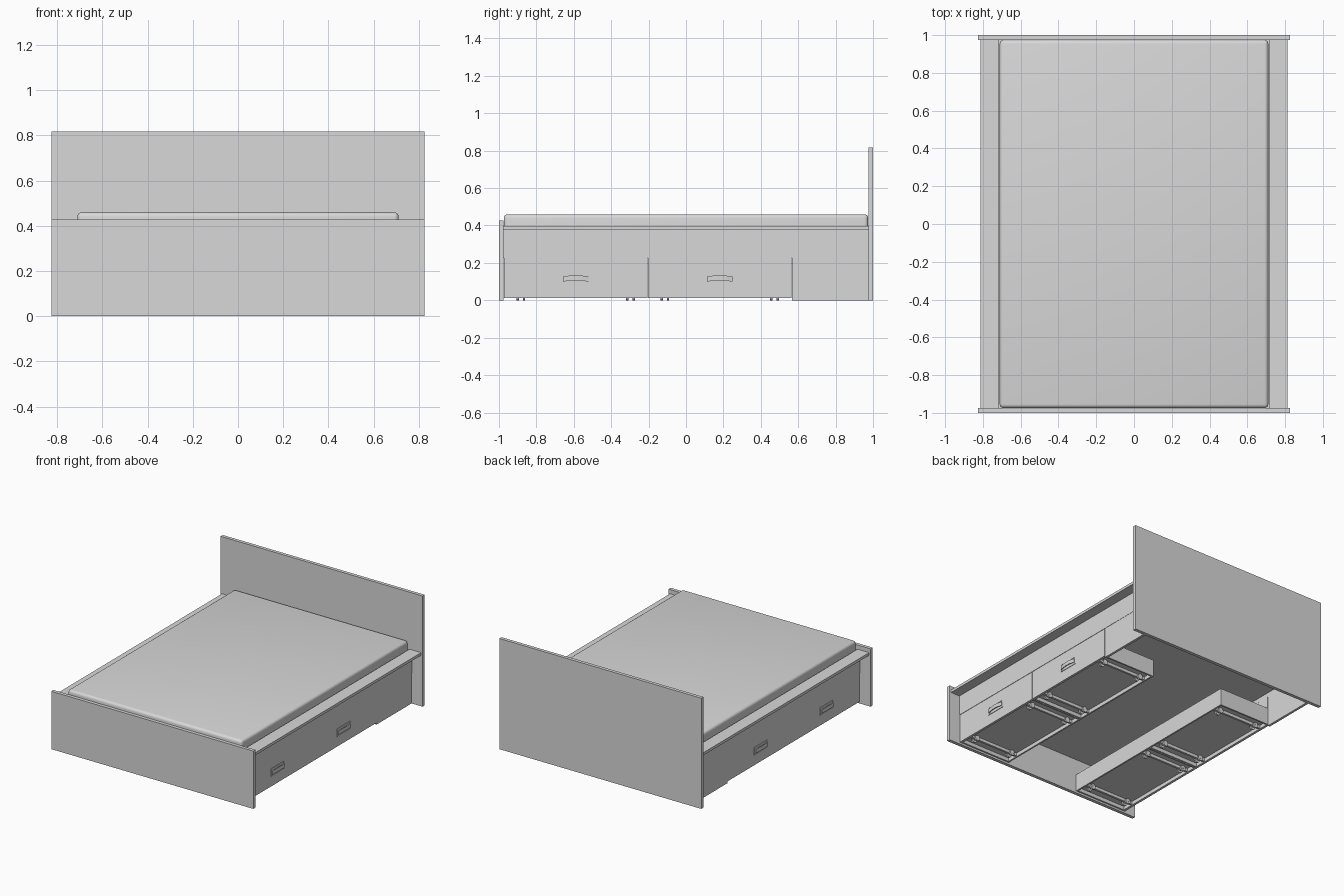
import bpy, bmesh, math
from mathutils import Matrix

if "Cube" in bpy.data.objects:
    bpy.data.objects.remove(bpy.data.objects["Cube"])

grey = bpy.data.materials.new("plain grey")
grey.diffuse_color = (0.69, 0.69, 0.69, 1)
grey.use_nodes = True
grey.node_tree.nodes["Principled BSDF"].inputs["Base Color"].default_value = grey.diffuse_color


def finish(name, bm, smooth=False):
    bmesh.ops.recalc_face_normals(bm, faces=bm.faces)
    me = bpy.data.meshes.new(name)
    bm.to_mesh(me)
    bm.free()
    me.materials.append(grey)
    ob = bpy.data.objects.new(name, me)
    bpy.context.collection.objects.link(ob)
    if smooth:
        bpy.ops.object.select_all(action='DESELECT')
        ob.select_set(True)
        bpy.context.view_layer.objects.active = ob
        bpy.ops.object.shade_smooth_by_angle(angle=math.radians(40))
    return ob


def add_box(bm, x, y, z):
    """Box from three (low, high) ranges."""
    m = Matrix.Translation([(a + b) / 2 for a, b in (x, y, z)])
    s = Matrix.Diagonal([abs(b - a) for a, b in (x, y, z)] + [1])
    bmesh.ops.create_cube(bm, size=1, matrix=m @ s)


def box(name, x, y, z):
    bm = bmesh.new()
    add_box(bm, x, y, z)
    return finish(name, bm)


# End boards and mattress platform
box("headboard", (-.825, .825), (.975, 1), (0, .817))
box("footboard", (-.825, .825), (-1, -.975), (0, .427))
box("mattress_platform", (-.718, .718), (-.975, .975), (.26, .28))

# Mattress with rounded edges
bm = bmesh.new()
add_box(bm, (-.711, .711), (-.974, .974), (.28, .46))
bmesh.ops.bevel(bm, geom=bm.edges[:], offset=.02, segments=4, profile=.5,
                affect='EDGES')
finish("mattress", bm, True)


def handle(name, s, yc):
    """Slightly bowed grip inside a thin rectangular frame."""
    bm = bmesh.new()
    for e in (-1, 1):
        add_box(bm, (s * .735, s * .739), sorted((yc + e * .070, yc + e * .077)), (.088, .145))
    for z in (.088, .140):
        add_box(bm, (s * .735, s * .739), (yc - .07, yc + .07), (z, z + .005))
    n = 10
    rings = []
    for i in range(n + 1):
        t = i / n * 2 - 1
        y, x = yc + t * .068, .738 + .006 * (1 - t * t)
        z = .114 + .005 * (1 - t * t)
        rings.append([bm.verts.new((s * (x + dx), y, z + dz)) for dx, dz in
                      ((0, -.014), (.006, -.014), (.006, .014), (0, .014))])
    for a, b in zip(rings, rings[1:]):
        for k in range(4):
            bm.faces.new((a[k], a[k - 1], b[k - 1], b[k]))
    bm.faces.new(rings[0])
    bm.faces.new(rings[-1])
    for e in (-1, 1):
        add_box(bm, (s * .735, s * .742), sorted((yc + e * .056, yc + e * .067)), (.105, .123))
    finish(name, bm)


def drawer(name, s, y0, y1):
    yc = (y0 + y1) / 2
    # Front panel and open box
    box(name + "_front", (s * .717, s * .735), (y0 + .001, y1 - .001), (.013, .226))
    bm = bmesh.new()
    a, b = y0 + .001, y1 - .001
    add_box(bm, (s * .3, s * .312), (a, b), (.013, .14))
    add_box(bm, (s * .312, s * .717), (a, a + .012), (.013, .14))
    add_box(bm, (s * .312, s * .717), (b - .012, b), (.013, .14))
    add_box(bm, (s * .312, s * .717), (a + .012, b - .012), (.04, .05))
    finish(name + "_box", bm)
    # Runner bars and paired castor wheels underneath
    bars, wheels = bmesh.new(), bmesh.new()
    for e in (-1, 1):
        yw = yc + e * .293
        add_box(bars, (s * .312, s * .717), (yw - .008, yw + .008), (.018, .04))
        for x in (.36, .67):
            add_box(bars, (s * (x - .006), s * (x + .006)), (yw - .024, yw + .024), (.016, .024))
            for o in (-.017, .017):
                bmesh.ops.create_cone(
                    wheels, cap_ends=True, segments=16, radius1=.02, radius2=.02,
                    depth=.012, matrix=Matrix.Translation((s * x, yw + o, .02))
                    @ Matrix.Rotation(math.pi / 2, 4, 'X'))
    finish(name + "_runners", bars)
    finish(name + "_wheels", wheels, True)
    handle(name + "_handle", s, yc)


# Both long sides
for side, s in (("right", 1), ("left", -1)):
    box(side + "_ledge", (s * .718, s * .813), (-.975, .975), (.376, .396))
    box(side + "_rail", (s * .718, s * .737), (-.975, .975), (.227, .376))
    box(side + "_fixed_panel", (s * .717, s * .735), (.566, .975), (0, .227))
    drawer(side + "_front_drawer", s, -.975, -.205)
    drawer(side + "_rear_drawer", s, -.205, .565)
